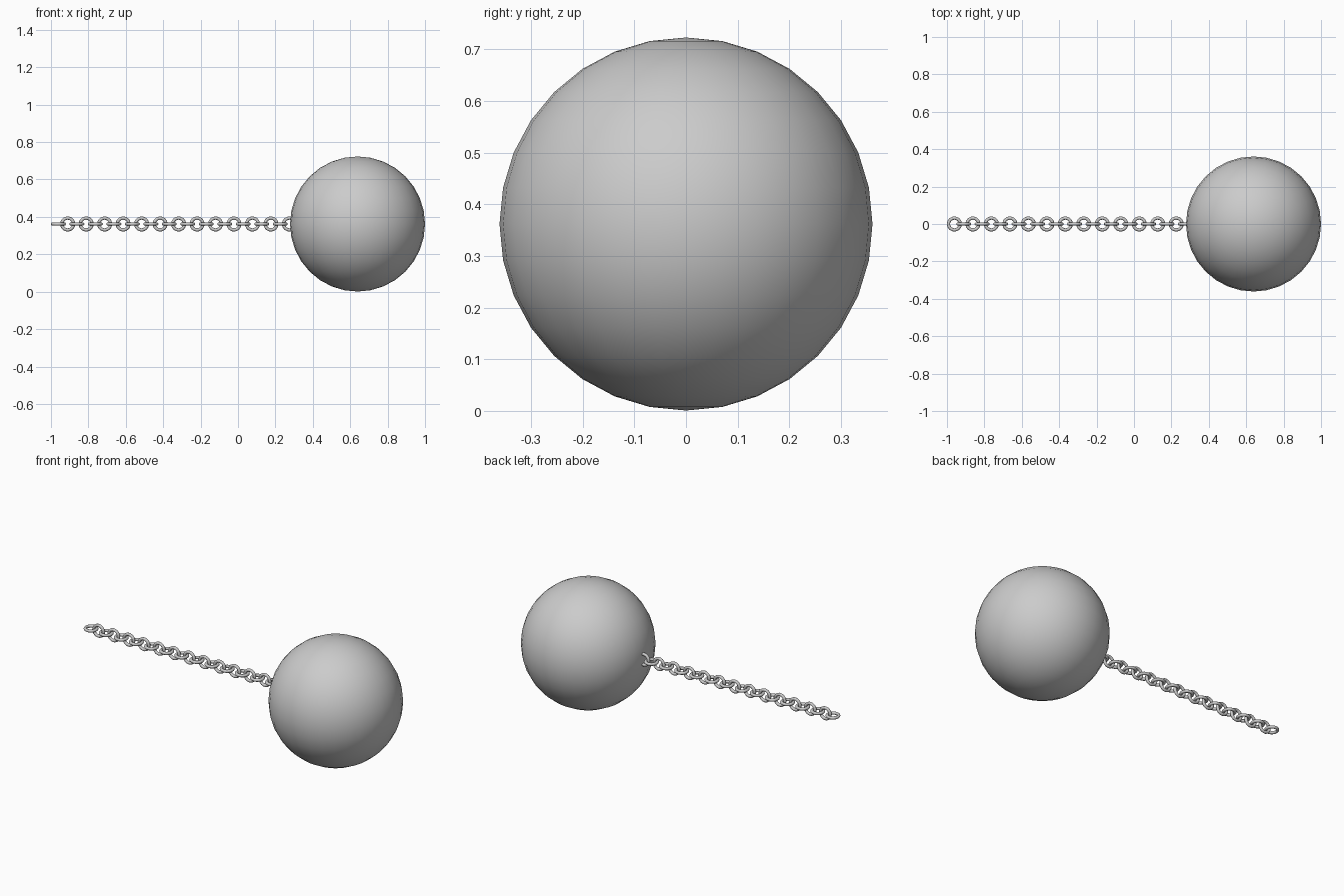
import bpy
from math import pi

if "Cube" in bpy.data.objects:
    bpy.data.objects.remove(bpy.data.objects["Cube"])

Z = 0.362          # height of the chain axis and ball centre
LINKS = 26
FIRST, STEP = -0.96, 0.0494


def smooth(obj):
    for p in obj.data.polygons:
        p.use_smooth = True


# Heavy ball
bpy.ops.mesh.primitive_uv_sphere_add(segments=32, ring_count=16, radius=0.361,
                                     location=(0.639, 0, Z))
ball = bpy.context.object
ball.name = "ball"
smooth(ball)

# Chain links, alternately lying flat and standing upright
for i in range(LINKS):
    bpy.ops.mesh.primitive_torus_add(
        major_segments=32, minor_segments=12,
        major_radius=0.0315, minor_radius=0.0085,
        location=(FIRST + i * STEP, 0, Z),
        rotation=(pi / 2 if i % 2 else 0, 0, 0))
    link = bpy.context.object
    link.name = f"chain_link_{i + 1}"
    smooth(link)
